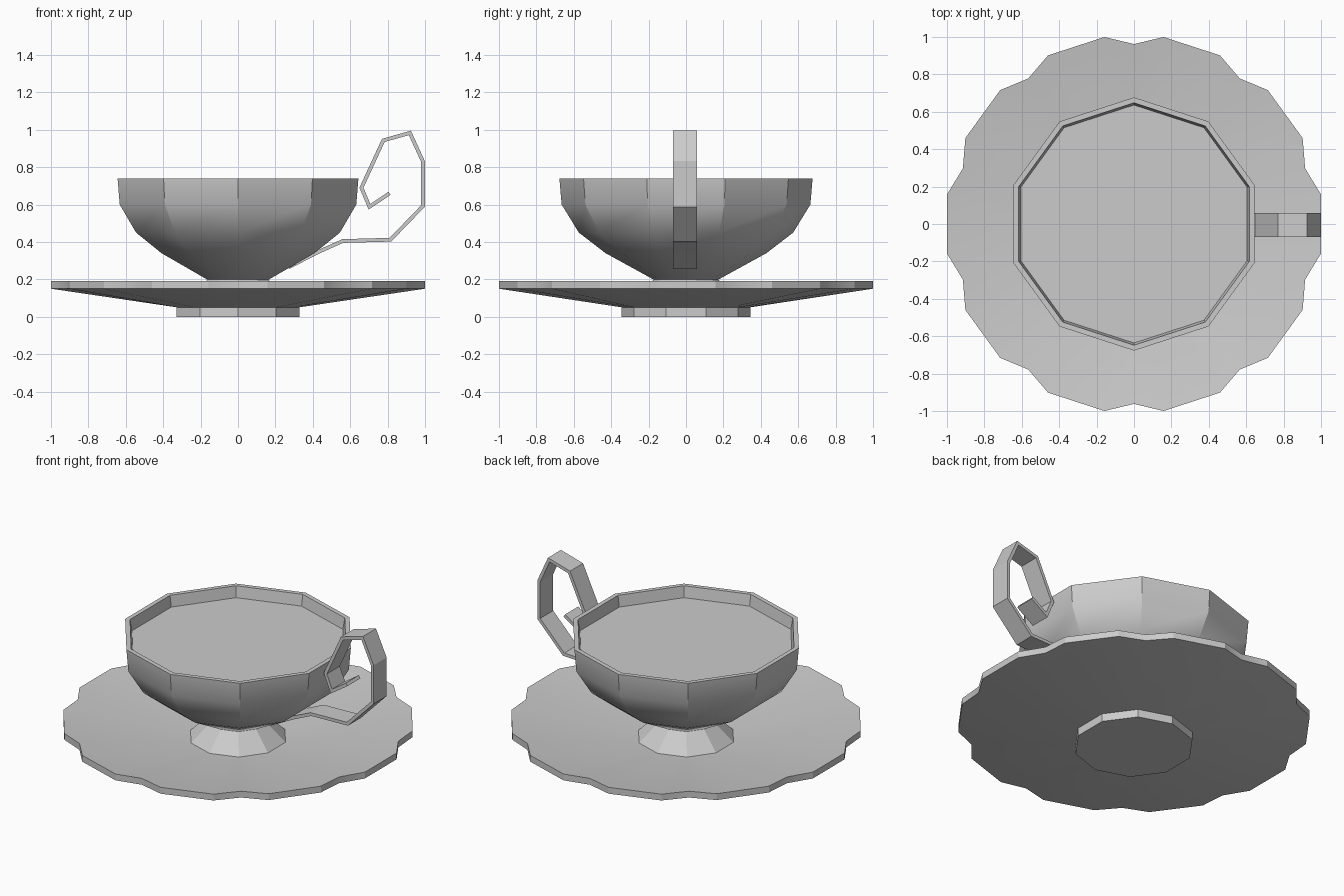
import bpy, math
from mathutils import Vector

if "Cube" in bpy.data.objects:
    bpy.data.objects.remove(bpy.data.objects["Cube"])


def make(name, verts, faces, smooth=None):
    mesh = bpy.data.meshes.new(name)
    mesh.from_pydata(verts, [], faces)
    mesh.update()
    ob = bpy.data.objects.new(name, mesh)
    bpy.context.collection.objects.link(ob)
    if smooth:
        bpy.ops.object.select_all(action='DESELECT')
        ob.select_set(True)
        bpy.context.view_layer.objects.active = ob
        bpy.ops.object.shade_smooth_by_angle(angle=math.radians(smooth))
    return ob


def decagon(r, z):
    return [(r * math.cos(a), r * math.sin(a), z)
            for a in (math.radians(90 + 36 * k) for k in range(10))]


def scallop(notch, lobe, z):
    # ten notches, each flanked by two lobe corners
    pts = []
    for k in range(10):
        for off, r in ((-9, lobe), (0, notch), (9, lobe)):
            a = math.radians(90 + 36 * k + off)
            pts.append((r * math.cos(a), r * math.sin(a), z))
    return pts


def flat_scallop(r, z):
    # decagon with the same point count as the scalloped rim
    return scallop(r, r * math.cos(math.radians(18)) / math.cos(math.radians(9)), z)


def loft(name, rings, smooth=None, cap_start=True, cap_end=True):
    n = len(rings[0])
    verts = [p for ring in rings for p in ring]
    faces = [(i * n + j, i * n + (j + 1) % n, (i + 1) * n + (j + 1) % n, (i + 1) * n + j)
             for i in range(len(rings) - 1) for j in range(n)]
    if cap_start:
        faces.append(tuple(reversed(range(n))))
    if cap_end:
        faces.append(tuple(range(len(verts) - n, len(verts))))
    return make(name, verts, faces, smooth)


# Saucer: base ring and scalloped dish
loft("saucer_base", [decagon(0.345, 0), decagon(0.345, 0.05)])
loft("saucer", [flat_scallop(0.34, 0.05), scallop(0.962, 1.012, 0.15),
                scallop(0.962, 1.012, 0.19), flat_scallop(0.32, 0.09)], 30)

# Cup: flared foot, bowl with thin rim and inner wall
loft("cup_foot", [decagon(0.287, 0.088), decagon(0.165, 0.205)])
bowl = [(0.175, 0.20), (0.43, 0.34), (0.573, 0.45), (0.665, 0.60), (0.677, 0.74),
        (0.648, 0.74), (0.636, 0.67)]
loft("cup_bowl", [decagon(r, z) for r, z in bowl], 30, cap_end=False)

# Drink surface
make("drink", decagon(0.637, 0.67), [tuple(range(10))])

# Handle: flat ribbon swept along a curled path in the xz plane
path = [Vector(p) for p in ((0.27, 0.265), (0.43, 0.347), (0.56, 0.405), (0.815, 0.412),
                            (0.989, 0.592), (0.989, 0.83), (0.919, 0.983), (0.777, 0.943),
                            (0.66, 0.69), (0.703, 0.588), (0.81, 0.66))]
half = 0.010
rings = []
for i, p in enumerate(path):
    a = (p - path[max(i - 1, 0)]).normalized()
    b = (path[min(i + 1, len(path) - 1)] - p).normalized()
    t = (a + b).normalized()
    nrm = Vector((-t.y, t.x))
    ref = a if a.length else b
    w = half / max(0.5, abs(t.dot(ref)))
    u, v = p + nrm * w, p - nrm * w
    rings.append([(u.x, -0.07, u.y), (v.x, -0.07, v.y), (v.x, 0.06, v.y), (u.x, 0.06, u.y)])
loft("handle", rings)
